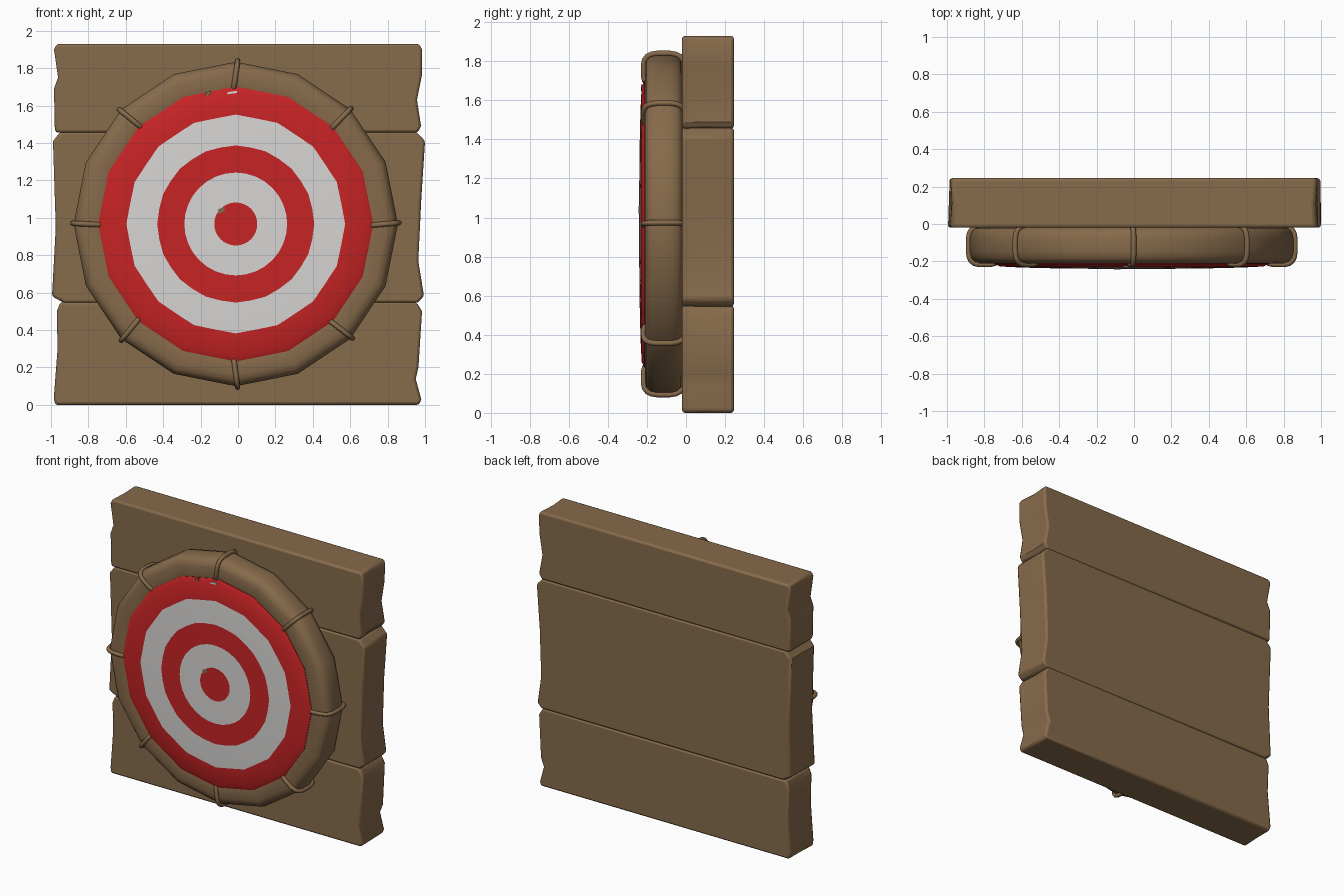
import bpy, bmesh, math, random
from mathutils import Vector

random.seed(4)
cube = bpy.data.objects.get("Cube")
if cube:
    bpy.data.objects.remove(cube, do_unlink=True)

CX, CZ = -0.012, 0.967      # target centre
SIDES = 16


def material(name, rgb):
    m = bpy.data.materials.new(name)
    m.use_nodes = True
    m.diffuse_color = (*rgb, 1)
    bsdf = next(n for n in m.node_tree.nodes if n.type == 'BSDF_PRINCIPLED')
    bsdf.inputs["Base Color"].default_value = (*rgb, 1)
    return m


wood = material("brown wood", (0.24, 0.145, 0.07))
red = material("red paint", (0.57, 0.017, 0.018))
white = material("white paint", (0.68, 0.67, 0.66))


def finish(name, bm, mats, angle=35):
    bmesh.ops.recalc_face_normals(bm, faces=bm.faces)
    me = bpy.data.meshes.new(name)
    bm.to_mesh(me)
    bm.free()
    for m in mats:
        me.materials.append(m)
    ob = bpy.data.objects.new(name, me)
    bpy.context.collection.objects.link(ob)
    bpy.ops.object.select_all(action='DESELECT')
    ob.select_set(True)
    bpy.context.view_layer.objects.active = ob
    bpy.ops.object.shade_smooth_by_angle(angle=math.radians(angle))
    return ob


def bridge(bm, a, b, mat=0):
    n = len(a)
    for i in range(n):
        f = bm.faces.new((a[i], a[(i + 1) % n], b[(i + 1) % n], b[i]))
        f.material_index = mat


# Planks: rough outline lofted through the thickness, with worn ends
def plank(name, left, right):
    outline = right + left[::-1]
    bm = bmesh.new()
    layers = []
    for y, wear in ((-0.02, 0), (0.11, 0.012), (0.245, 0.01)):
        layers.append([bm.verts.new((x - math.copysign(random.uniform(0, wear), x), y, z))
                       for x, z in outline])
    for a, b in zip(layers, layers[1:]):
        bridge(bm, a, b)
    bm.faces.new(layers[0])
    bm.faces.new(layers[-1])
    ob = finish(name, bm, [wood])
    bev = ob.modifiers.new("worn edges", 'BEVEL')
    bev.width = 0.014
    bev.segments = 2
    bev.limit_method = 'ANGLE'
    bev.angle_limit = math.radians(45)


plank("bottom_plank",
      [(-0.98, 0.0), (-0.985, 0.04), (-0.965, 0.3), (-0.97, 0.5), (-0.95, 0.55)],
      [(0.97, 0.0), (0.98, 0.03), (0.95, 0.14), (0.965, 0.2), (0.985, 0.5), (0.955, 0.55)])
plank("middle_plank",
      [(-0.93, 0.545), (-0.995, 0.58), (-0.975, 0.95), (-0.99, 1.41), (-0.95, 1.46)],
      [(0.96, 0.545), (0.995, 0.58), (0.965, 0.77), (0.98, 1.1), (1.0, 1.41), (0.955, 1.46)])
plank("top_plank",
      [(-0.975, 1.455), (-0.98, 1.48), (-0.985, 1.69), (-0.963, 1.75), (-0.985, 1.9), (-0.97, 1.93)],
      [(0.96, 1.455), (0.98, 1.49), (0.957, 1.63), (0.985, 1.77), (0.985, 1.9), (0.97, 1.93)])


def circle(bm, r, y, n, flat=0.0):
    """Circle of n vertices; flat pulls odd ones towards a polygon of n/2 sides."""
    pts = []
    for i in range(n):
        a = 2 * math.pi * i / n
        k = 1 - flat * (i % 2) * (1 - math.cos(2 * math.pi / n))
        pts.append(bm.verts.new((CX + r * k * math.sin(a), y, CZ + r * k * math.cos(a))))
    return pts


# Wooden ring: rounded-box section turned round the target centre
def section(r0, r1, y0, y1, steps, power=0.6):
    pts = []
    for i in range(steps):
        t = 2 * math.pi * (i + 0.5) / steps
        c, s = math.cos(t), math.sin(t)
        pts.append(((r0 + r1) / 2 + (r1 - r0) / 2 * math.copysign(abs(c) ** power, c),
                    (y0 + y1) / 2 + (y1 - y0) / 2 * math.copysign(abs(s) ** power, s)))
    return pts


bm = bmesh.new()
loops = [circle(bm, r, y, SIDES) for r, y in section(0.68, 0.868, -0.212, -0.015, 16)]
for a, b in zip(loops, loops[1:] + loops[:1]):
    bridge(bm, a, b)
finish("wooden_ring", bm, [wood], 50)

# Target face: shallow dome of painted bands
bm = bmesh.new()
bands = [(0.115, -0.24, 0.0, 0), (0.275, -0.239, 0.0, 1), (0.42, -0.237, 0.4, 0),
         (0.585, -0.233, 0.9, 1), (0.705, -0.227, 1.0, 0), (0.735, -0.213, 1.0, 0),
         (0.735, -0.03, 1.0, 0)]
previous = None
for r, y, flat, paint in bands:
    ring = circle(bm, r, y, 2 * SIDES, flat)
    if previous:
        bridge(bm, previous, ring, paint)
    else:
        bm.faces.new(ring).material_index = paint
    previous = ring
bm.faces.new(previous)
finish("target_face", bm, [red, white])

# Bindings: thin cords wrapped round the ring every eighth of a turn
for i in range(8):
    a = i * math.pi / 4
    out = Vector((math.sin(a), 0, math.cos(a)))
    side = Vector((math.cos(a), 0, -math.sin(a)))
    lean = random.uniform(-0.012, 0.012)
    path = [Vector((CX, y, CZ)) + out * r + side * lean * (r - 0.8) / 0.08
            for r, y in section(0.7, 0.874, -0.218, -0.012, 20)]
    bm = bmesh.new()
    tubes = []
    for k, p in enumerate(path):
        tangent = (path[(k + 1) % len(path)] - path[k - 1]).normalized()
        normal = tangent.cross(side).normalized()
        tubes.append([bm.verts.new(p + 0.014 * (math.cos(t) * side + math.sin(t) * normal))
                      for t in (j * math.pi / 4 for j in range(8))])
    for t0, t1 in zip(tubes, tubes[1:] + tubes[:1]):
        bridge(bm, t0, t1)
    finish("cord_binding_%d" % (i + 1), bm, [wood], 60)


# Chipped paint: small thin plates on the target face
def chip(name, x, z, w, h, y, mat):
    bm = bmesh.new()
    bmesh.ops.create_cube(bm, size=1)
    for v in bm.verts:
        v.co = (x + v.co.x * w, y + v.co.y * 0.006, z + v.co.z * h + v.co.x * h * 0.6)
    finish(name, bm, [mat])


chip("centre_chip", -0.09, 1.04, 0.035, 0.025, -0.239, wood)
chip("upper_chip", -0.16, 1.664, 0.03, 0.02, -0.227, wood)
chip("rim_chip", -0.03, 1.67, 0.05, 0.012, -0.227, white)
